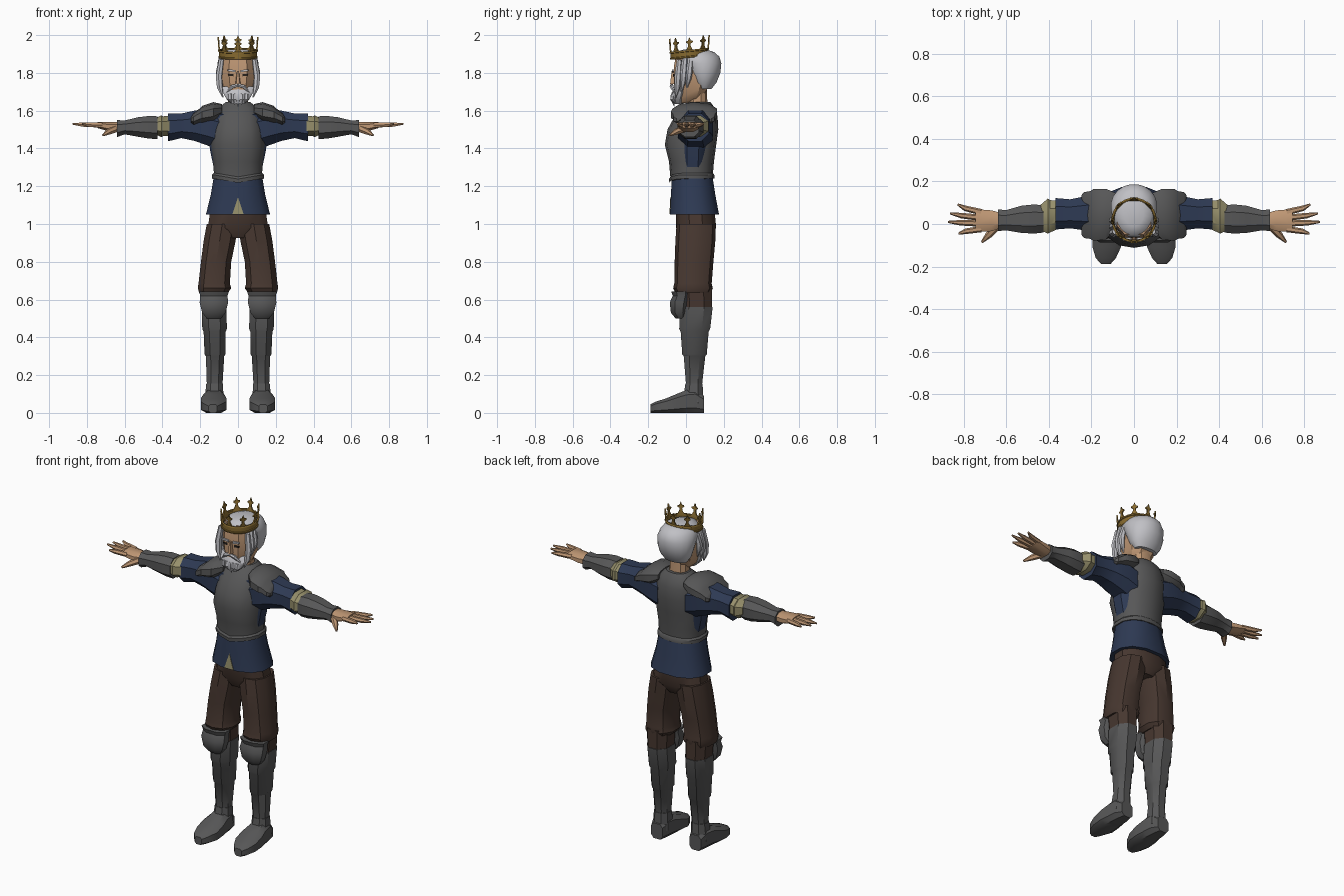
import bpy, bmesh, math
from mathutils import Vector


def mat(name, r, g, b):
    m = bpy.data.materials.new(name)
    m.diffuse_color = (r, g, b, 1)
    return m


STEEL = mat("dark_steel", 0.095, 0.095, 0.096)
BLUE = mat("navy_cloth", 0.027, 0.042, 0.088)
BROWN = mat("brown_cloth", 0.062, 0.038, 0.029)
SKIN = mat("skin", 0.52, 0.31, 0.175)
BEIGE = mat("pale_linen", 0.31, 0.28, 0.15)
GOLD = mat("old_gold", 0.25, 0.15, 0.03)
HAIR = mat("silver_hair", 0.53, 0.53, 0.56)
DARK = mat("dark_eye", 0.02, 0.015, 0.012)


def build(name, verts, faces, material, mirror=False, tweak=None, angle=35):
    bm = bmesh.new()
    vs = [bm.verts.new(tweak(*v) if tweak else v) for v in verts]
    for f in faces:
        bm.faces.new([vs[i] for i in f])
    bmesh.ops.recalc_face_normals(bm, faces=bm.faces[:])
    me = bpy.data.meshes.new(name)
    bm.to_mesh(me)
    bm.free()
    me.materials.append(material)
    me.shade_smooth()
    me.set_sharp_from_angle(angle=math.radians(angle))
    ob = bpy.data.objects.new(name, me)
    bpy.context.collection.objects.link(ob)
    if mirror:
        mod = ob.modifiers.new("mirror", 'MIRROR')
        mod.use_mirror_merge = False
    return ob


def skin_rings(n, count, caps=True):
    faces = [(r * n + i, r * n + (i + 1) % n, (r + 1) * n + (i + 1) % n, (r + 1) * n + i)
             for r in range(count - 1) for i in range(n)]
    if caps:
        faces += [tuple(range(n)), tuple(range((count - 1) * n, count * n))]
    return faces


def loft(name, material, axis, n, rings, power=0.85, caps=True, **kw):
    """Each ring is (position on axis, min a, max a, min b, max b)."""
    pw = lambda t: math.copysign(abs(t) ** power, t)
    sec = [(pw(math.cos(t)), pw(math.sin(t))) for t in
           (2 * math.pi * (i + 0.5) / n for i in range(n))]
    mu, mv = max(u for u, _ in sec), max(v for _, v in sec)
    verts = []
    for p, a0, a1, b0, b1 in rings:
        for u, v in sec:
            a = (a0 + a1) / 2 + u / mu * (a1 - a0) / 2
            b = (b0 + b1) / 2 + v / mv * (b1 - b0) / 2
            verts.append({'x': (p, a, b), 'y': (a, p, b), 'z': (a, b, p)}[axis])
    return build(name, verts, skin_rings(n, len(rings), caps), material, **kw)


def sym(*rings):
    """Rings (z, half width, min y, max y) centred on x = 0."""
    return [(z, -w, w, y0, y1) for z, w, y0, y1 in rings]


def tube(name, material, pts, n=6, **kw):
    """Tapered tube through (x, y, z, radius) points."""
    q = (Vector(pts[-1][:3]) - Vector(pts[0][:3])).to_track_quat('Z', 'Y')
    verts = []
    for x, y, z, r in pts:
        for i in range(n):
            t = 2 * math.pi * i / n
            verts.append(tuple(Vector((x, y, z)) + q @ Vector((r * math.cos(t), r * math.sin(t), 0))))
    return build(name, verts, skin_rings(n, len(pts)), material, **kw)


def plate(name, material, outline, y0, y1, **kw):
    verts = [(x, y, z) for y in (y0, y1) for x, z in outline]
    return build(name, verts, skin_rings(len(outline), 2), material, **kw)


# Boots and greaves
loft("boot", STEEL, 'y', 8, [
    (.095, .09, .165, 0, .09), (.05, .075, .18, 0, .125), (0, .07, .185, 0, .12),
    (-.05, .062, .195, 0, .10), (-.11, .062, .195, 0, .075),
    (-.16, .085, .18, 0, .06), (-.188, .11, .155, 0, .045)], power=.6, mirror=True)
loft("boot_ankle", STEEL, 'z', 8, [
    (.05, .075, .178, -.02, .092), (.155, .08, .168, -.003, .088)], mirror=True)
loft("greave", STEEL, 'z', 8, [
    (.15, .082, .165, 0, .085), (.30, .073, .170, -.012, .102), (.31, .067, .177, -.02, .11),
    (.43, .065, .182, -.028, .12), (.445, .059, .189, -.036, .128),
    (.56, .061, .192, -.03, .141)], mirror=True)
loft("knee_cloth", BROWN, 'z', 8, [
    (.53, .064, .188, -.02, .137), (.67, .06, .197, -.03, .137)], mirror=True)
loft("knee_guard", STEEL, 'z', 8, [
    (.50, .09, .165, -.055, 0), (.53, .066, .19, -.08, .005), (.585, .052, .203, -.086, .015),
    (.62, .056, .20, -.07, .02), (.643, .048, .207, -.078, .025)], mirror=True)

# Breeches
loft("breeches_leg", BROWN, 'z', 10, [
    (.635, .055, .205, -.055, .13), (.66, .036, .213, -.068, .142), (.685, .043, .209, -.062, .136),
    (.80, .036, .196, -.06, .145), (.91, .013, .182, -.056, .155),
    (1.0, .002, .165, -.05, .158)], mirror=True)
loft("breeches_hips", BROWN, 'z', 12, sym(
    (.925, .06, -.03, .13), (.98, .16, -.052, .16), (1.08, .145, -.055, .15)))

# Tunic with front slit
loft("tunic_skirt", BLUE, 'z', 12, sym(
    (1.05, .17, -.085, .175), (1.065, .166, -.084, .172), (1.15, .145, -.08, .156),
    (1.24, .13, -.075, .142), (1.30, .12, -.07, .13)))
plate("tunic_slit", BEIGE, [(-.03, 1.052), (.03, 1.052), (0, 1.142)], -.088, -.08,
      tweak=lambda x, y, z: (x, y + (z - 1.05) * .055, z))
loft("tunic_body", BLUE, 'z', 12, sym(
    (1.26, .12, -.05, .12), (1.38, .146, -.06, .13), (1.48, .16, -.065, .145),
    (1.58, .15, -.04, .14), (1.61, .09, 0, .12)))

# Breastplate with a rolled waist rim dipping at the front
def dip(x, y, z):
    k = max(0, -y / .09) * max(0, 1 - abs(x) / .14) if z < 1.28 else 0
    return (x, y, z - .022 * k)


loft("breastplate", STEEL, 'z', 14, sym(
    (1.24, .137, -.088, .15), (1.26, .137, -.09, .15), (1.27, .128, -.083, .143),
    (1.33, .13, -.09, .148), (1.42, .142, -.112, .16), (1.50, .133, -.098, .171),
    (1.57, .122, -.06, .167), (1.615, .105, -.02, .152), (1.645, .065, .01, .13)), tweak=dip)

# Arms
loft("sleeve", BLUE, 'x', 8, [
    (.09, -.04, .14, 1.39, 1.59), (.16, -.042, .142, 1.415, 1.605), (.23, -.03, .13, 1.44, 1.60),
    (.30, -.02, .116, 1.455, 1.585), (.37, -.026, .122, 1.438, 1.585)], mirror=True)
loft("elbow_wrap", BEIGE, 'x', 8, [
    (.35, -.02, .11, 1.465, 1.575), (.395, -.04, .112, 1.465, 1.57),
    (.405, -.045, .12, 1.46, 1.575), (.44, -.03, .09, 1.475, 1.56)], mirror=True)
loft("vambrace", STEEL, 'x', 8, [
    (.425, -.04, .088, 1.45, 1.57), (.47, -.045, .092, 1.452, 1.572), (.53, -.042, .086, 1.462, 1.565),
    (.60, -.03, .066, 1.475, 1.548), (.64, -.033, .068, 1.46, 1.55)], mirror=True)
loft("pauldron", STEEL, 'x', 10, [
    (.085, -.02, .145, 1.57, 1.635), (.13, -.072, .165, 1.535, 1.645), (.19, -.08, .165, 1.53, 1.625),
    (.205, -.07, .155, 1.53, 1.61), (.235, -.066, .15, 1.52, 1.59),
    (.248, -.05, .135, 1.53, 1.57)], mirror=True)

# Hands
loft("palm", SKIN, 'x', 8, [
    (.61, -.012, .048, 1.485, 1.54), (.67, -.034, .064, 1.487, 1.54),
    (.745, -.036, .07, 1.508, 1.54)], mirror=True)
for label, y, tx, ty in (("little", .056, .83, .092), ("ring", .029, .865, .05),
                         ("middle", .002, .875, .01), ("index", -.024, .825, -.045)):
    tube(label + "_finger", SKIN, [
        (.72, y, 1.523, .015), ((.72 + tx) / 2 + .02, (y + ty) / 2, 1.526, .013),
        (tx, ty, 1.53, .005)], mirror=True)
tube("thumb", SKIN, [(.645, -.01, 1.505, .02), (.685, -.053, 1.488, .016),
                     (.715, -.085, 1.47, .006)], mirror=True)

# Head
loft("neck", SKIN, 'z', 10, sym((1.60, .055, .005, .115), (1.72, .05, .01, .11)))
loft("head", SKIN, 'z', 8, sym(
    (1.64, .03, -.05, .03), (1.665, .055, -.058, .085), (1.72, .077, -.062, .115),
    (1.78, .086, -.065, .13), (1.84, .087, -.063, .14), (1.905, .08, -.05, .13)), power=.7)
plate("nose", SKIN, [(-.016, 1.742), (.016, 1.742), (.007, 1.81), (-.007, 1.81)], -.076, -.05,
      tweak=lambda x, y, z: (x * (.6 if y < -.07 else 1), y - (.008 if y < -.07 and z < 1.75 else 0), z))
plate("eye", DARK, [(.023, 1.782), (.05, 1.784), (.052, 1.793), (.023, 1.794)], -.0685, -.06, mirror=True)
plate("eyebrow", HAIR, [(.014, 1.803), (.056, 1.81), (.054, 1.819), (.014, 1.815)], -.073, -.064, mirror=True)

# Hair, beard and moustache
loft("hair", HAIR, 'z', 20, sym(
    (1.715, .07, .06, .135), (1.75, .094, .03, .162), (1.80, .106, .005, .182),
    (1.85, .109, -.025, .187), (1.885, .10, -.062, .177), (1.91, .082, -.05, .15),
    (1.925, .045, -.01, .105)), power=1, angle=50)
for i, (y, top, low) in enumerate(((-.035, 1.87, 1.69), (-.005, 1.88, 1.72), (.025, 1.87, 1.74))):
    tube("side_lock_%d" % (i + 1), HAIR, [
        (.088, y, top, .014), (.101, y - .008, (top + low) / 2, .018), (.096, y - .012, low + .03, .016),
        (.08, y - .02, low - .02, .003)], mirror=True)
loft("beard", HAIR, 'z', 10, sym(
    (1.635, .034, -.07, -.015), (1.66, .06, -.08, -.008), (1.695, .08, -.077, 0),
    (1.728, .085, -.05, .005)))
for x in (-.044, -.022, 0, .022, .044):
    tube("beard_tuft", HAIR, [
        (x, -.066, 1.69, .014), (x, -.07, 1.66, .014), (x * .85, -.062, 1.623 + abs(x) * .4, .002)])
tube("moustache", HAIR, [(0, -.076, 1.735, .009), (.03, -.076, 1.728, .011),
                         (.06, -.062, 1.698, .004)], mirror=True)

# Crown: tilted band with eight finials
CY = .018
tilt = lambda x, y, z: (x, y, z + .1 * (y - CY))
band = loft("crown_band", GOLD, 'z', 24, [
    (z, -r, r, CY - r, CY + r) for z, r in
    ((1.880, .104), (1.888, .104), (1.890, .100), (1.912, .101), (1.914, .105), (1.922, .105))],
    power=1, caps=False, tweak=tilt)
sol = band.modifiers.new("thickness", 'SOLIDIFY')
sol.thickness = .009
half = [(.034, 0), (.016, .009), (.007, .026), (.007, .04), (.018, .046), (.018, .053), (.007, .056)]
outline = half + [(0, .076)] + [(-u, h) for u, h in reversed(half)]
for k in range(8):
    a = k * math.pi / 4

    def place(u, d, h, a=a):
        bend = .104 + h * .06 + d - u * u * 4.5
        return tilt(u * math.cos(a) + bend * math.sin(a),
                    CY + u * math.sin(a) - bend * math.cos(a), 1.915 + h)

    plate("crown_finial", GOLD, outline, -.008, 0, tweak=place)
